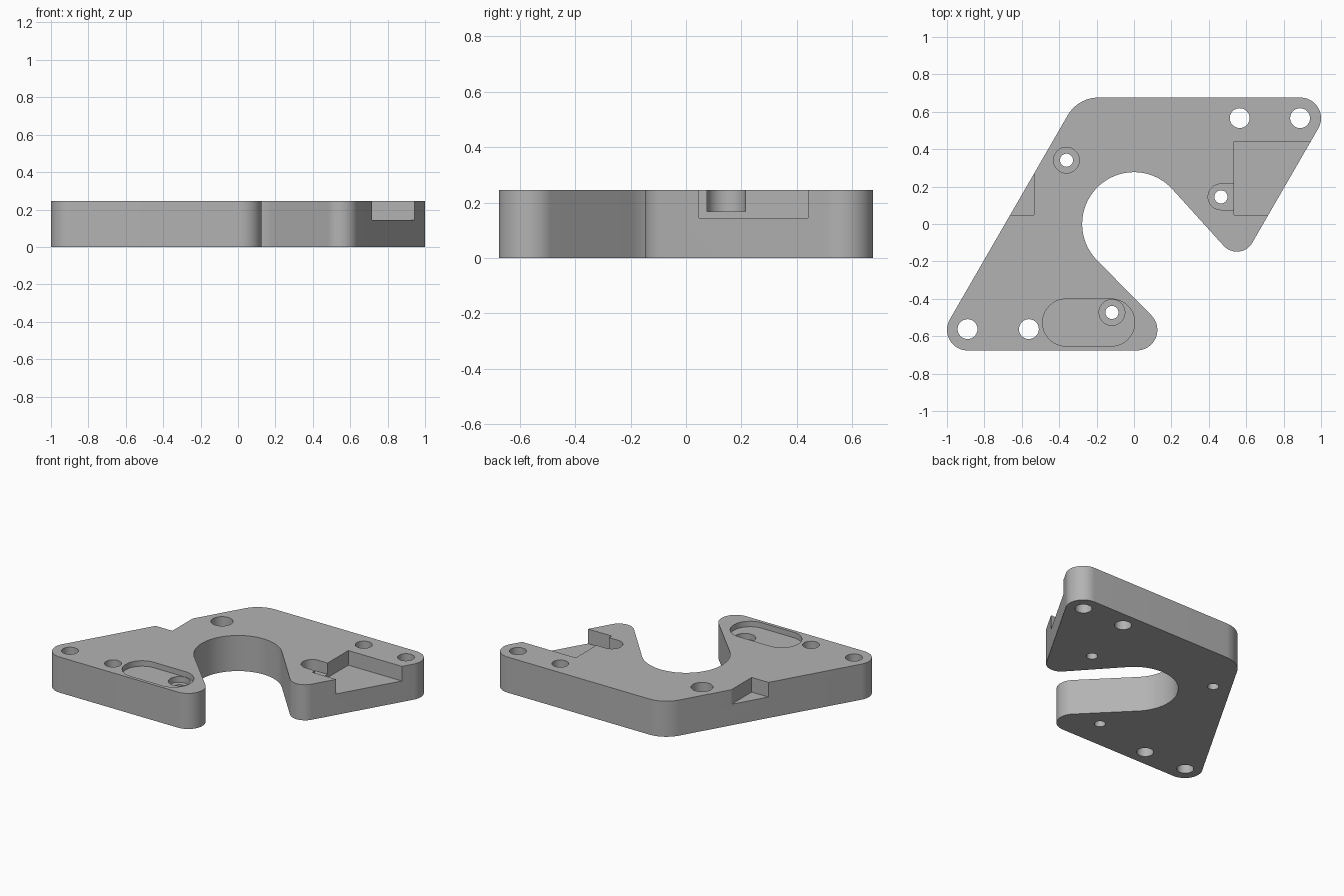
import bpy, bmesh, math

if "Cube" in bpy.data.objects:
    bpy.data.objects.remove(bpy.data.objects["Cube"])

H = 0.246          # plate thickness
POCKET_Z = 0.145   # floor of the side pockets
BORE_Z = 0.168     # floor of the screw counterbores
SLOT_Z = 0.208     # floor of the shallow slot

grey = bpy.data.materials.new("machined grey")
grey.diffuse_color = (0.45, 0.45, 0.45, 1)
grey.use_nodes = True
grey.node_tree.nodes["Principled BSDF"].inputs["Base Color"].default_value = grey.diffuse_color


def arc(cx, cy, r, a0, a1, n=20):
    """Points along an arc, angles in degrees."""
    return [(cx + r * math.cos(math.radians(a0 + (a1 - a0) * i / n)),
             cy + r * math.sin(math.radians(a0 + (a1 - a0) * i / n)))
            for i in range(n + 1)]


def circle(cx, cy, r, n=48):
    return arc(cx, cy, r, 0, 360, n)[:-1]


def stadium(x0, x1, y, r):
    return arc(x0, y, r, 90, 270, 24) + arc(x1, y, r, -90, 90, 24)


def rect(x0, x1, y0, y1):
    return [(x0, y0), (x1, y0), (x1, y1), (x0, y1)]


def prism(name, pts, z0, z1):
    """Extrude a closed outline from z0 to z1."""
    bm = bmesh.new()
    face = bm.faces.new([bm.verts.new((x, y, z0)) for x, y in pts])
    top = bmesh.ops.extrude_face_region(bm, geom=[face])["geom"]
    for v in top:
        if isinstance(v, bmesh.types.BMVert):
            v.co.z = z1
    bmesh.ops.recalc_face_normals(bm, faces=bm.faces[:])
    me = bpy.data.meshes.new(name)
    bm.to_mesh(me)
    bm.free()
    me.materials.append(grey)
    ob = bpy.data.objects.new(name, me)
    bpy.context.collection.objects.link(ob)
    return ob


# Plate outline: rounded parallelogram with an open throat
outline = (arc(-0.89, -0.566, 0.11, 150, 270)          # lower left corner
           + arc(0.015, -0.566, 0.11, 270, 405)        # lower jaw tip
           + arc(0, 0, 0.277, 225, 42.2, 56)           # round throat
           + arc(0.55, -0.053, 0.095, 222.2, 330)      # upper jaw tip
           + arc(0.89, 0.566, 0.11, -30, 90)           # upper right corner
           + arc(-0.19, 0.486, 0.19, 90, 150))         # upper left corner
plate = prism("plate", outline, 0, H)

# Cuts: outline and floor height
cuts = [(rect(0.535, 1.2, 0.047, 0.44), POCKET_Z),     # right pocket
        (rect(-1.2, -0.535, 0.047, 0.6), POCKET_Z),    # left notch
        (stadium(-0.363, -0.122, -0.527, 0.126), SLOT_Z)]
for x, y in [(-0.89, -0.562), (-0.562, -0.562), (0.565, 0.566), (0.888, 0.566)]:
    cuts.append((circle(x, y, 0.053), -0.1))           # mounting holes
for x, y in [(-0.361, 0.341), (-0.118, -0.473)]:
    cuts.append((circle(x, y, 0.069), BORE_Z))         # counterbores
# Counterbore that runs out into the right pocket
cuts.append((arc(0.465, 0.145, 0.069, 90, 270, 24)
             + [(0.56, 0.076), (0.56, 0.214)], BORE_Z))
for x, y in [(-0.361, 0.341), (-0.118, -0.473), (0.465, 0.145)]:
    cuts.append((circle(x, y, 0.035), -0.1))           # screw holes

bpy.context.view_layer.objects.active = plate
plate.select_set(True)
for outline_pts, floor in cuts:
    cutter = prism("cutter", outline_pts, floor, H + 0.1)
    cutter.hide_render = True
    mod = plate.modifiers.new("cut", 'BOOLEAN')
    mod.operation = 'DIFFERENCE'
    mod.solver = 'EXACT'
    mod.object = cutter
    bpy.ops.object.modifier_apply(modifier=mod.name)
    bpy.data.objects.remove(cutter, do_unlink=True)

bpy.ops.object.shade_smooth_by_angle(angle=math.radians(30))
